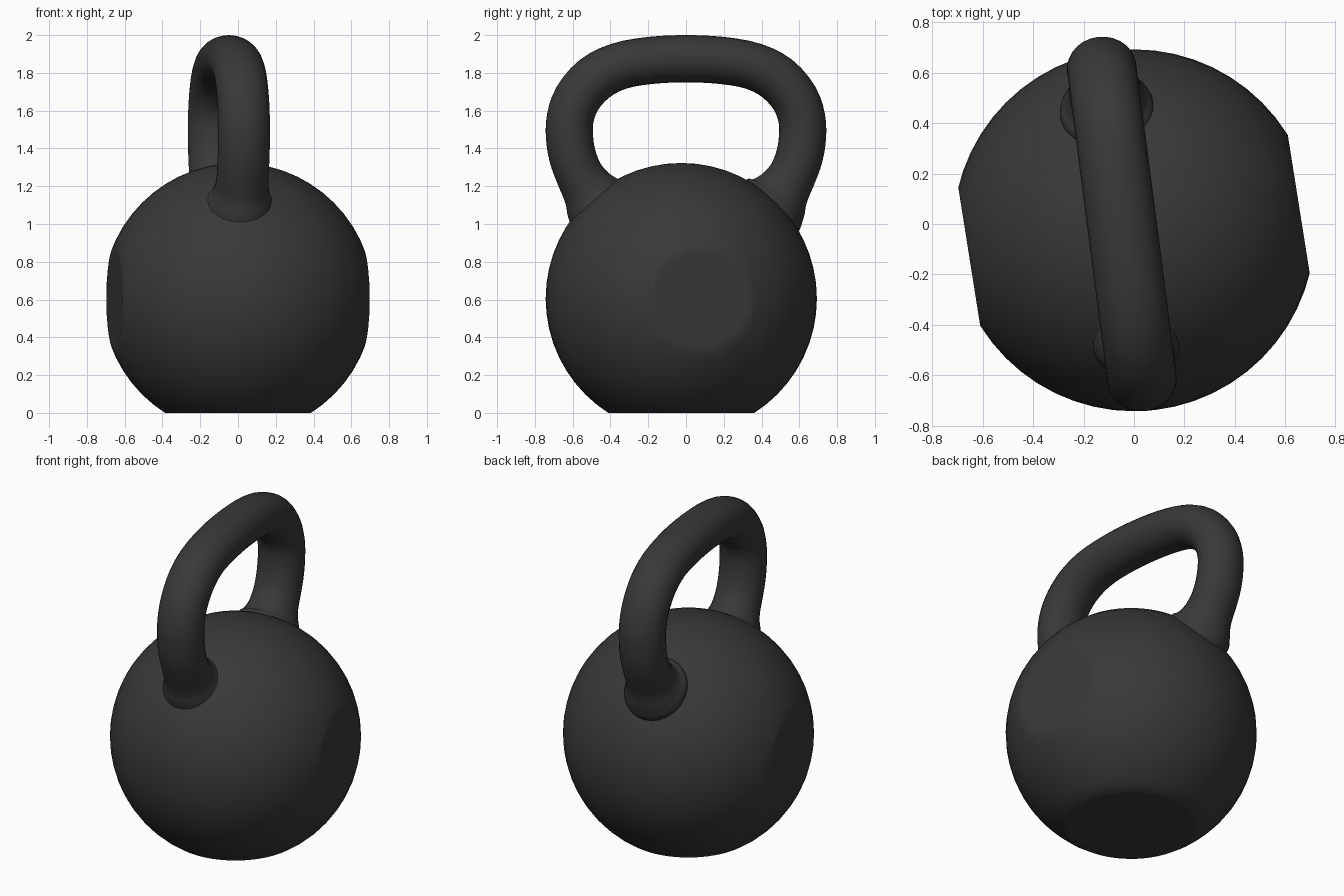
import bpy, bmesh, math
from mathutils import Vector, Matrix

if "Cube" in bpy.data.objects:
    bpy.data.objects.remove(bpy.data.objects["Cube"])

iron = bpy.data.materials.new("dark_iron")
iron.diffuse_color = (0.04, 0.04, 0.04, 1)
iron.use_nodes = True
iron.node_tree.nodes["Principled BSDF"].inputs["Base Color"].default_value = iron.diffuse_color


def finish(bm, name):
    bmesh.ops.recalc_face_normals(bm, faces=bm.faces[:])
    me = bpy.data.meshes.new(name)
    bm.to_mesh(me)
    bm.free()
    me.materials.append(iron)
    ob = bpy.data.objects.new(name, me)
    bpy.context.collection.objects.link(ob)
    bpy.ops.object.select_all(action='DESELECT')
    ob.select_set(True)
    bpy.context.view_layer.objects.active = ob
    bpy.ops.object.shade_smooth_by_angle(angle=math.radians(42))
    return ob


# Ball: sphere with a flat base and two flat side discs
CENTER = Vector((0, -0.025, 0.605))
R = 0.718
bm = bmesh.new()
bmesh.ops.create_uvsphere(bm, u_segments=56, v_segments=28, radius=R)
a = math.radians(9)
side = Vector((math.cos(a), math.sin(a), 0))
for normal, dist in ((Vector((0, 0, -1)), 0.605), (side, 0.662), (-side, 0.662)):
    res = bmesh.ops.bisect_plane(bm, geom=bm.verts[:] + bm.edges[:] + bm.faces[:],
                                 plane_co=normal * dist, plane_no=normal, clear_outer=True)
    rim = [e for e in res["geom_cut"] if isinstance(e, bmesh.types.BMEdge)]
    cap = bmesh.ops.edgeloop_fill(bm, edges=rim)["faces"]
    bmesh.ops.inset_region(bm, faces=cap, thickness=0.03)
bmesh.ops.translate(bm, verts=bm.verts[:], vec=CENTER)
finish(bm, "ball")

# Handle: swept oval tube, (y, z, in-plane radius, sideways radius) for one half
half = [(0.0, 1.875, .125, .138), (0.19, 1.866, .125, .138), (0.36, 1.835, .125, .138),
        (0.49, 1.768, .127, .138), (0.58, 1.665, .126, .138), (0.618, 1.56, .125, .138),
        (0.622, 1.46, .125, .138), (0.606, 1.36, .125, .138), (0.573, 1.27, .126, .138),
        (0.536, 1.205, .136, .141), (0.51, 1.165, .152, .150), (0.486, 1.13, .175, .168),
        (0.46, 1.10, .195, .187), (0.40, 1.03, .19, .185)]
path = [(-y, z, r, s) for y, z, r, s in reversed(half[1:])] + half


def smooth_path(pts, steps=3):
    # Catmull-Rom subdivision of the path
    out = []
    for i in range(len(pts) - 1):
        p = [Vector(pts[max(0, min(len(pts) - 1, i + k))]) for k in (-1, 0, 1, 2)]
        for j in range(steps):
            t = j / steps
            out.append(0.5 * (2 * p[1] + (p[2] - p[0]) * t
                              + (2 * p[0] - 5 * p[1] + 4 * p[2] - p[3]) * t * t
                              + (3 * p[1] - p[0] - 3 * p[2] + p[3]) * t ** 3))
    return out + [Vector(pts[-1])]


pts = smooth_path(path)
N = 28
bm = bmesh.new()
rings = []
for i, p in enumerate(pts):
    q0, q1 = pts[max(i - 1, 0)], pts[min(i + 1, len(pts) - 1)]
    tan = Vector((0, q1[0] - q0[0], q1[1] - q0[1])).normalized()
    out = Vector((0, -tan.z, tan.y))
    mid = Vector((0, p[0], p[1]))
    ring = []
    for k in range(N):
        t = 2 * math.pi * k / N
        ring.append(bm.verts.new(mid + out * (p[2] * math.cos(t))
                                 + Vector((p[3] * math.sin(t), 0, 0))))
    rings.append(ring)
for r0, r1 in zip(rings, rings[1:]):
    for k in range(N):
        bm.faces.new((r0[k], r0[(k + 1) % N], r1[(k + 1) % N], r1[k]))
bm.faces.new(rings[0])
bm.faces.new(rings[-1])
bm.transform(Matrix.Translation((-0.048, 0, 0)) @ Matrix.Rotation(math.radians(7.4), 4, 'Z'))
finish(bm, "handle")
